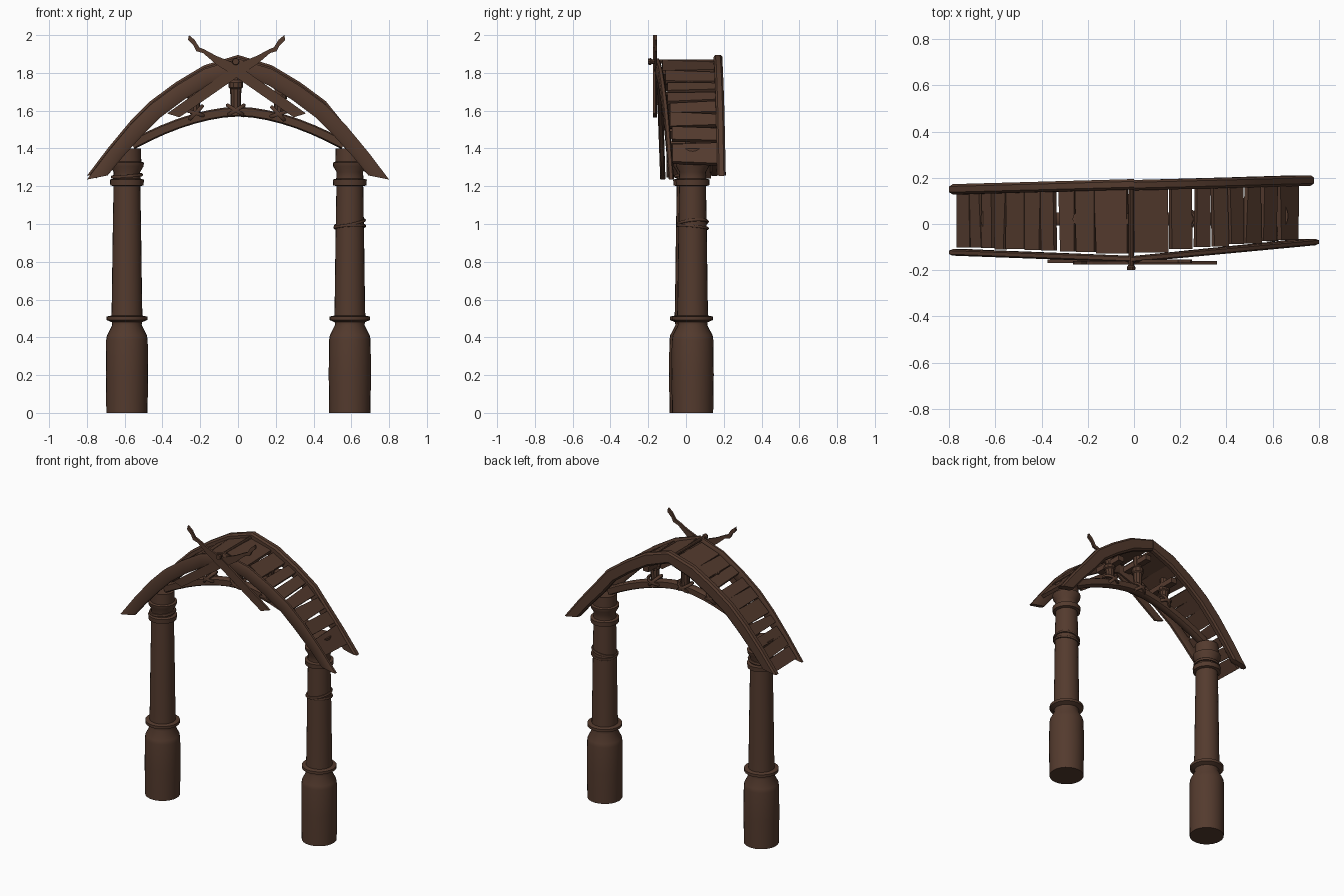
import bpy, bmesh, math, random
from mathutils import Vector, Matrix

if "Cube" in bpy.data.objects:
    bpy.data.objects.remove(bpy.data.objects["Cube"])

random.seed(4)
wood = bpy.data.materials.new("dark_brown_wood")
wood.diffuse_color = (0.088, 0.043, 0.027, 1)
wood.use_nodes = True
wood.node_tree.nodes["Principled BSDF"].inputs["Base Color"].default_value = wood.diffuse_color


def finish(name, bm, smooth=35):
    bmesh.ops.recalc_face_normals(bm, faces=bm.faces)
    me = bpy.data.meshes.new(name)
    bm.to_mesh(me)
    bm.free()
    ob = bpy.data.objects.new(name, me)
    bpy.context.collection.objects.link(ob)
    me.materials.append(wood)
    if smooth:
        bpy.ops.object.select_all(action='DESELECT')
        ob.select_set(True)
        bpy.context.view_layer.objects.active = ob
        bpy.ops.object.shade_smooth_by_angle(angle=math.radians(smooth))
    return ob


def loft(name, rings, smooth=35):
    """Skin a list of equal-length point rings and cap both ends."""
    bm = bmesh.new()
    vs = [[bm.verts.new(p) for p in r] for r in rings]
    n = len(vs[0])
    for a, b in zip(vs, vs[1:]):
        for i in range(n):
            bm.faces.new((a[i], a[(i + 1) % n], b[(i + 1) % n], b[i]))
    bm.faces.new(vs[0])
    bm.faces.new(vs[-1])
    return finish(name, bm, smooth)


def turned(name, profile, loc, sides=24, rot=None):
    """Lathe (radius, height) pairs around z."""
    rot = rot or Matrix()
    rings = [[Vector(loc) + rot @ Vector((r * math.cos(2 * math.pi * i / sides),
              r * math.sin(2 * math.pi * i / sides), z)) for i in range(sides)]
             for r, z in profile]
    return loft(name, rings)


def rope(name, loc, major, minor, tilt_x, tilt_y, sy=1.0):
    bm = bmesh.new()
    m = Matrix.Rotation(tilt_y, 3, 'Y') @ Matrix.Rotation(tilt_x, 3, 'X')
    N, M = 24, 6
    vs = []
    for i in range(N):
        a = 2 * math.pi * i / N
        ring = []
        for j in range(M):
            b = 2 * math.pi * j / M
            r = major + minor * math.cos(b)
            p = Vector((r * math.cos(a), r * math.sin(a) * sy, minor * math.sin(b)))
            ring.append(bm.verts.new(Vector(loc) + m @ p))
        vs.append(ring)
    for i in range(N):
        for j in range(M):
            a, b = vs[i], vs[(i + 1) % N]
            bm.faces.new((a[j], a[(j + 1) % M], b[(j + 1) % M], b[j]))
    return finish(name, bm, 60)


def interp(pts, x):
    for (x0, z0), (x1, z1) in zip(pts, pts[1:]):
        if x <= x1:
            return z0 + (z1 - z0) * (x - x0) / (x1 - x0)
    return pts[-1][1]


def band(name, outer, inner, ys, thick):
    """Rounded timber between an outer and an inner edge line."""
    sec = [(1, .55), (.72, 1), (-.72, 1), (-1, .55), (-1, -.55), (-.72, -1), (.72, -1), (1, -.55)]
    rings = []
    for (ox, oz), (ix, iz), y in zip(outer, inner, ys):
        c, h = Vector(((ox + ix) / 2, y, (oz + iz) / 2)), Vector(((ox - ix) / 2, 0, (oz - iz) / 2))
        rings.append([c + h * s + Vector((0, thick / 2 * t, 0)) for s, t in sec])
    return loft(name, rings, 40)


# Turned columns
column = [(.109, 0), (.112, .2), (.110, .385), (.106, .41), (.078, .465), (.08, .48), (.108, .492),
          (.108, .51), (.082, .515), (.08, .6), (.076, .9), (.071, 1.2), (.088, 1.205), (.09, 1.235),
          (.072, 1.24), (.07, 1.275), (.088, 1.305), (.09, 1.325), (.076, 1.33), (.075, 1.4)]
for side, cx, cy in (("left", -.588, .022), ("right", .592, .035)):
    turned(side + "_column", column, (cx, cy, 0))

# Rope wraps on the columns
rope("left_column_rope", (-.588, .022, 1.255), .077, .009, .03, -.08)
rope("right_column_rope_a", (.592, .035, 1.005), .079, .008, .1, -.2)
rope("right_column_rope_b", (.592, .035, .985), .079, .008, -.1, -.06)

# Curved roof beams, front and back
OUT = [(-.80, 1.24), (-.69, 1.385), (-.57, 1.53), (-.465, 1.635), (-.33, 1.735), (-.18, 1.825), (0, 1.88)]
INN = [(-.69, 1.262), (-.61, 1.36), (-.505, 1.475), (-.41, 1.57), (-.29, 1.66), (-.16, 1.74), (0, 1.80)]


def yline(s, x, back):
    t = abs(x) / .8
    end, mid = ((.15, .172) if s < 0 else (.188, .168)) if back else ((-.123, -.152) if s < 0 else (-.078, -.152))
    return mid + (end - mid) * t


for s, side in ((-1, "left"), (1, "right")):
    for back, label, thick, dx, dz in ((0, "front", .028, 0, -.005), (1, "back", .045, .02 if s > 0 else 0, .015)):
        o = [(-s * x - (dx if x < -.5 else 0), z + dz) for x, z in OUT]
        i = [(-s * x - (dx if x < -.5 else 0), z + dz) for x, z in INN]
        band(f"{side}_{label}_beam", o, i, [yline(s, x, back) for x, z in OUT], thick)

# Roof planks following the curve
MID = [(a[0] * .65 + b[0] * .35, a[1] * .65 + b[1] * .35) for a, b in zip(OUT, INN)]
spans = {1: [(.0, .15), (.16, .25), (.262, .33), (.343, .40), (.412, .47), (.482, .54), (.552, .615), (.628, .70)],
         -1: [(.03, .165), (.17, .245), (.25, .318), (.338, .395), (.40, .465), (.47, .545), (.552, .60),
              (.607, .65), (.657, .70), (.705, .755)]}
for s, side in ((-1, "left"), (1, "right")):
    for k, (a, b) in enumerate(spans[s]):
        j = lambda: random.uniform(-.006, .006)
        rings = []
        for back in (0, 1):
            p, q = a + j(), b + j()
            y = yline(s, (a + b) / 2, back) + (-.02 if back else .02 + abs(j()))
            P = Vector((s * p, y, interp(MID, -p) + j()))
            Q = Vector((s * q, y, interp(MID, -q) + j()))
            d = (Q - P).normalized()
            n = Vector((-d.z, 0, d.x)) * .011
            rings.append([P + n, Q + n, Q - n, P - n])
        loft(f"{side}_roof_plank_{k + 1}", rings, 0)

# Ridge pole with a knob at the front
turned("ridge_pole", [(.012, -.185), (.012, .165), (.013, .18), (.019, .187), (.017, .2)],
       (-.012, 0, 1.86), 10, Matrix.Rotation(math.pi / 2, 4, 'X'))

# Crossed gable boards ending in horns
horn = [(-.375, 1.585), (-.2, 1.71), (0, 1.85), (.1, 1.89), (.165, 1.925), (.19, 1.935), (.215, 1.975),
        (.245, 2.0), (.25, 1.975), (.22, 1.945), (.205, 1.915), (.17, 1.905), (.1, 1.845), (0, 1.78), (-.31, 1.565)]
for s, side, y in ((1, "left", -.161), (-1, "right", -.168)):
    rings = [[(s * x - (.015 if s < 0 else 0), y + d, z) for x, z in horn] for d in (-.007, .007)]
    loft(side + "_gable_board", rings, 0)

# Lower tie arch between the columns
o, i, n = [], [], 14
for k in range(n + 1):
    x = -.56 + 1.12 * k / n
    z = 1.595 - .165 * (abs(x) / .54) ** 1.75
    slope = -.165 * 1.75 / .54 * (abs(x) / .54) ** .75 * (1 if x > 0 else -1)
    N = Vector((-slope, 1)).normalized() * .026
    o.append((x + N.x, z + N.y))
    i.append((x - N.x, z - N.y))
band("tie_arch", o, i, [.022] * (n + 1), .055)

# Struts from the tie arch up to the roof, lashed with crossed ropes
for label, x, z0, z1, lean in (("left", -.225, 1.565, 1.76, -.06), ("centre", -.012, 1.58, 1.85, 0),
                               ("right", .215, 1.56, 1.76, .06)):
    h = z1 - z0
    prof = [(.026, 0), (.029, h * .4), (.03, h * .5), (.038, h * .53), (.038, h * .63), (.028, h * .68), (.03, h)]
    turned(label + "_strut", prof, (x, .022, z0), 10, Matrix.Rotation(lean, 4, 'Y'))
    tilt = .25 * (1 if x > .1 else -1 if x < -.1 else 0)
    for t, r in ((.55, "a"), (-.55, "b")):
        rope(f"{label}_lashing_{r}", (x, .022, z0 + .022), .05, .011, 0, t + tilt, .85)
    # short cross-piece carrying the planks
    rings = [[(x + a, y, z1 - .06 + b) for a, b in ((-.022, -.018), (.022, -.018), (.022, .018), (-.022, .018))]
             for y in (-.09, .13)]
    loft(label + "_cross_piece", rings, 0)
